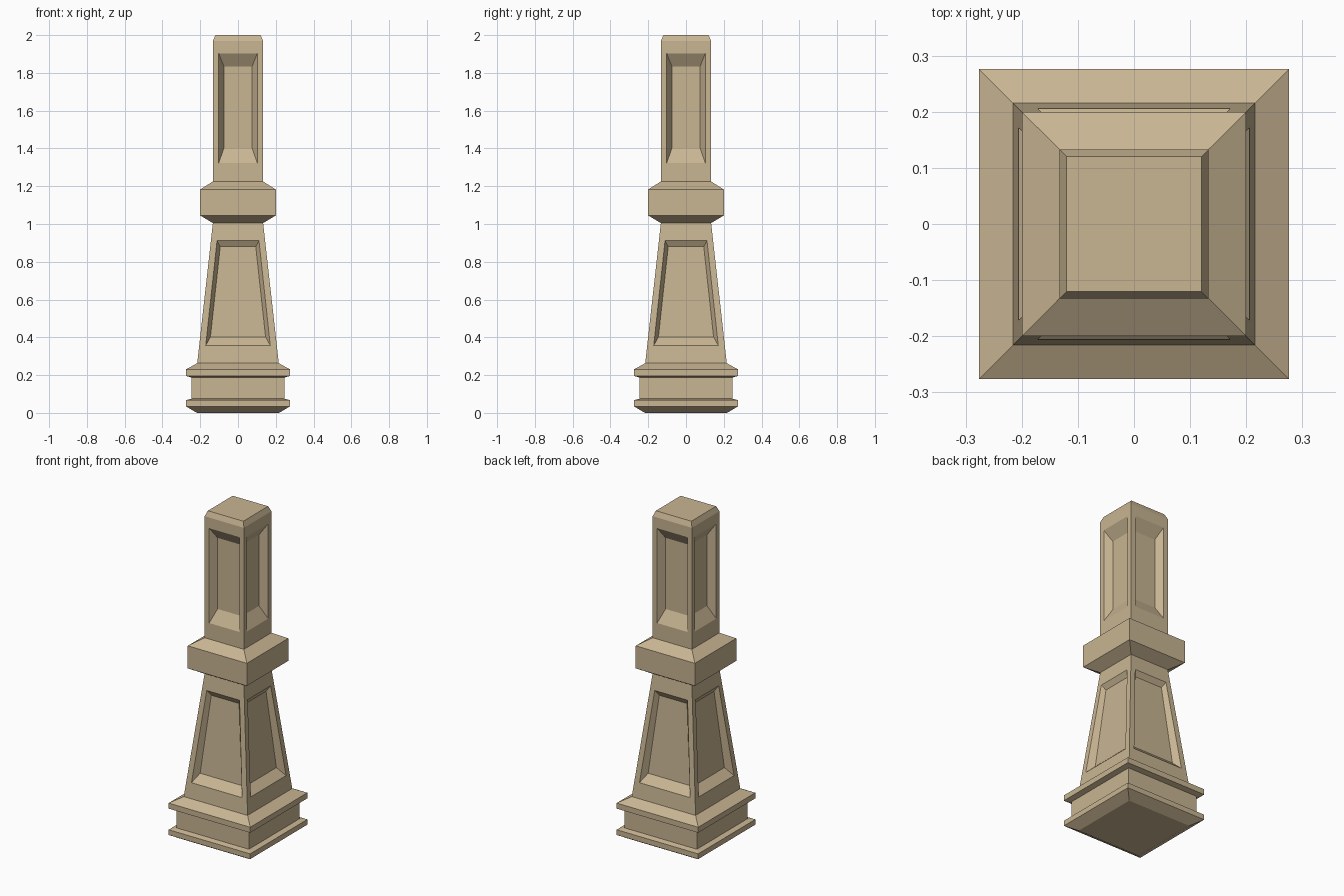
import bpy, bmesh
from math import pi
from mathutils import Matrix, Vector

if "Cube" in bpy.data.objects:
    bpy.data.objects.remove(bpy.data.objects["Cube"])

# Square moulding profile: (half width, height)
PROFILE = [(0.217, 0.0), (0.276, 0.035), (0.276, 0.067), (0.245, 0.075),
           (0.245, 0.187), (0.276, 0.196), (0.276, 0.23), (0.216, 0.263),
           (0.133, 1.005), (0.20, 1.045), (0.20, 1.183), (0.133, 1.225),
           (0.133, 1.968), (0.12, 2.0)]

# Recessed panels by profile segment:
# outer and inner outlines as (bottom half width, bottom z, top half width, top z),
# then recess depth at the bottom and top
PANELS = {
    7: ((0.171, 0.356, 0.111, 0.912), (0.146, 0.402, 0.094, 0.88), (0.043, 0.023)),
    11: ((0.102, 1.323, 0.102, 1.903), (0.075, 1.40, 0.075, 1.835), (0.043, 0.043)),
}

bm = bmesh.new()


def outline(w0, z0, w1, z1, y0, y1):
    return [Vector((-w0, -y0, z0)), Vector((w0, -y0, z0)),
            Vector((w1, -y1, z1)), Vector((-w1, -y1, z1))]


def add_face(points):
    """Add one front face and its three rotated copies."""
    for k in range(4):
        rot = Matrix.Rotation(k * pi / 2, 3, 'Z')
        bm.faces.new([bm.verts.new(rot @ p) for p in points])


for i, ((a, za), (b, zb)) in enumerate(zip(PROFILE, PROFILE[1:])):
    wall = outline(a, za, b, zb, a, b)
    if i not in PANELS:
        add_face(wall)
        continue

    # Frame, sloped reveal and sunken panel
    outer, inner, depth = PANELS[i]

    def wall_y(z):
        return a + (b - a) * (z - za) / (zb - za)

    rim = outline(*outer, wall_y(outer[1]), wall_y(outer[3]))
    sunk = outline(*inner, wall_y(inner[1]) - depth[0], wall_y(inner[3]) - depth[1])
    for p, q in ((wall, rim), (rim, sunk)):
        for j in range(4):
            n = (j + 1) % 4
            add_face([p[j], p[n], q[n], q[j]])
    add_face(sunk)

# Bottom and top caps
for w, z in (PROFILE[0], PROFILE[-1]):
    bm.faces.new([bm.verts.new(p) for p in
                  ((-w, -w, z), (w, -w, z), (w, w, z), (-w, w, z))])

bmesh.ops.remove_doubles(bm, verts=bm.verts, dist=0.0005)
bmesh.ops.recalc_face_normals(bm, faces=bm.faces)

mesh = bpy.data.meshes.new("stone_pillar")
bm.to_mesh(mesh)
bm.free()

# Sandstone colour
stone = bpy.data.materials.new("sandstone")
stone.diffuse_color = (0.58, 0.46, 0.29, 1)
stone.use_nodes = True
stone.node_tree.nodes["Principled BSDF"].inputs["Base Color"].default_value = stone.diffuse_color
mesh.materials.append(stone)
bpy.context.collection.objects.link(bpy.data.objects.new("stone_pillar", mesh))
